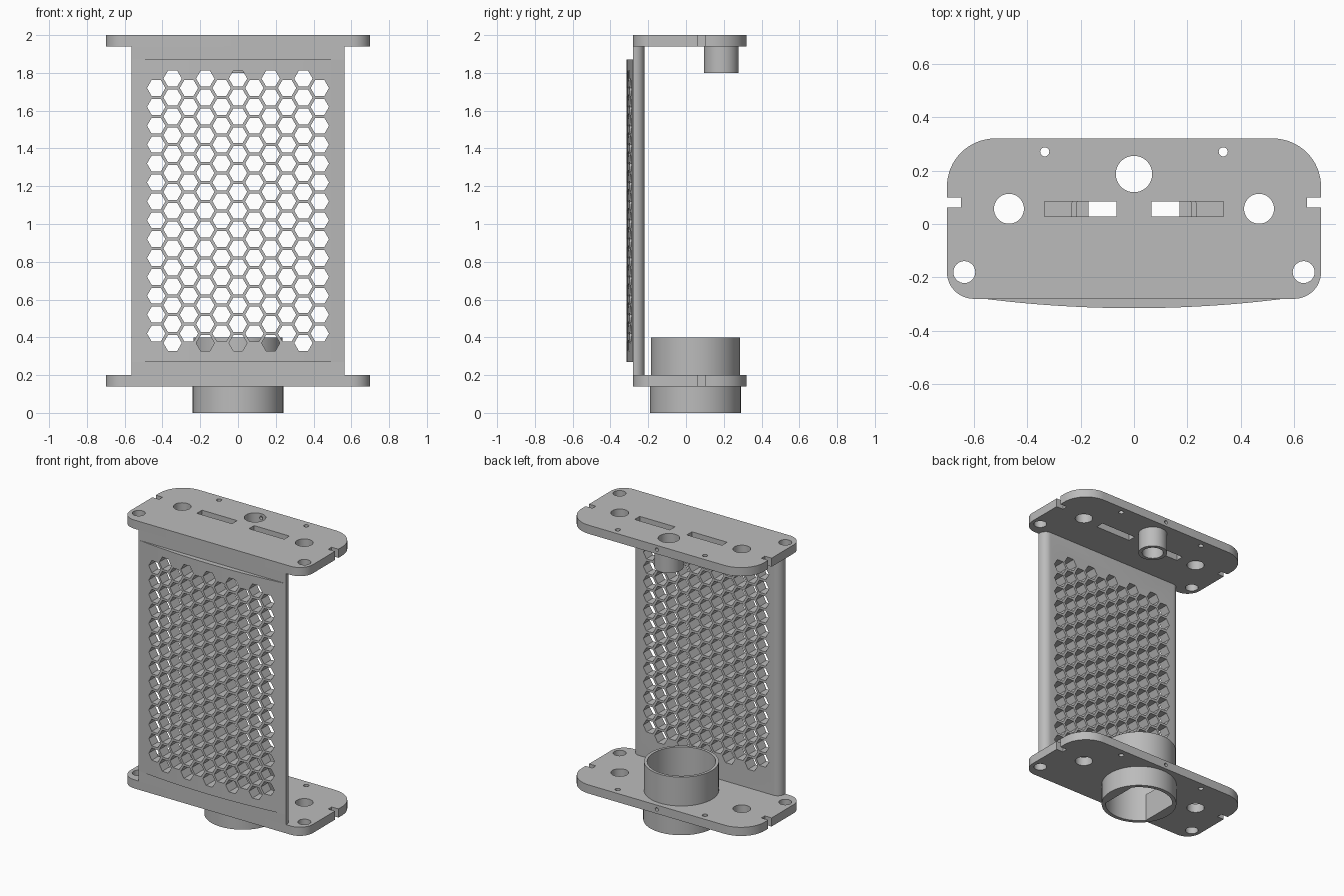
import bpy, bmesh, math
from mathutils import Vector

cube = bpy.data.objects.get("Cube")
if cube:
    bpy.data.objects.remove(cube)

grey = bpy.data.materials.new("plain grey")
grey.use_nodes = True
grey.diffuse_color = (0.5, 0.5, 0.5, 1)
grey.node_tree.nodes["Principled BSDF"].inputs["Base Color"].default_value = (0.5, 0.5, 0.5, 1)


def arc(cx, cy, r, start, end, steps):
    angles = [math.radians(start + (end - start) * i / steps) for i in range(steps + 1)]
    return [(cx + r * math.cos(a), cy + r * math.sin(a)) for a in angles]


def circle(cx, cy, r, sides=64):
    return arc(cx, cy, r, 0, 360, sides)[:-1]


def box(x0, x1, y0, y1):
    return [(x0, y0), (x1, y0), (x1, y1), (x0, y1)]


def mesh_object(name, prisms):
    """Extrude each (outline, low, high, axis) along z or y into one object."""
    bm = bmesh.new()
    for outline, low, high, axis in prisms:
        def place(p, h):
            return Vector((p[0], p[1], h)) if axis == "z" else Vector((p[0], h, p[1]))
        a = [bm.verts.new(place(p, low)) for p in outline]
        b = [bm.verts.new(place(p, high)) for p in outline]
        bm.faces.new(a)
        bm.faces.new(b)
        for i in range(len(a)):
            j = (i + 1) % len(a)
            bm.faces.new((a[i], a[j], b[j], b[i]))
    bmesh.ops.recalc_face_normals(bm, faces=bm.faces)
    mesh = bpy.data.meshes.new(name)
    bm.to_mesh(mesh)
    bm.free()
    mesh.materials.append(grey)
    obj = bpy.data.objects.new(name, mesh)
    bpy.context.collection.objects.link(obj)
    return obj


def build(name, solids, cuts):
    """Make a part and cut holes through it."""
    obj = mesh_object(name, solids)
    cutter = mesh_object(name + "_cutter", cuts)
    cutter.hide_render = True
    mod = obj.modifiers.new("holes", "BOOLEAN")
    mod.operation = "DIFFERENCE"
    mod.solver = "EXACT"
    mod.object = cutter
    bpy.ops.object.select_all(action="DESELECT")
    bpy.context.view_layer.objects.active = obj
    obj.select_set(True)
    bpy.ops.object.modifier_apply(modifier=mod.name)
    bpy.data.objects.remove(cutter)
    bpy.ops.object.shade_smooth_by_angle(angle=math.radians(25))
    return obj


# End plates: rounded outline, shared holes and side notches
PLATE = (arc(0.6, -0.18, 0.1, -90, 0, 12) + arc(0.52, 0.14, 0.18, 0, 90, 16)
         + arc(-0.52, 0.14, 0.18, 90, 180, 16) + arc(-0.6, -0.18, 0.1, 180, 270, 12))


def pin_hole(z):
    return (circle(0, z, 0.012, 16), 0.19, 0.4, "y")


def end_plate(name, low, extra):
    outlines = list(extra)
    for s in (-1, 1):
        outlines += [circle(s * 0.635, -0.18, 0.041, 32), circle(s * 0.468, 0.057, 0.056, 40),
                     circle(s * 0.334, 0.27, 0.017, 24),
                     box(s * 0.7 - 0.052, s * 0.7 + 0.052, 0.062, 0.1)]
    cuts = [(o, low - 0.05, low + 0.11, "z") for o in outlines]
    # The pin hole stops inside the bore so that it breaks through cleanly
    pin = (circle(0, low + 0.03, 0.012, 16), 0.285, 0.4, "y")
    build(name, [(PLATE, low, low + 0.06, "z")], cuts + [pin])


end_plate("top_plate", 1.94, [circle(0, 0.187, 0.09)]
          + [box(s * 0.2 - 0.135, s * 0.2 + 0.135, 0.028, 0.084) for s in (-1, 1)])
end_plate("bottom_plate", 0.14, [circle(0, 0.05, 0.23)])

# Small spigot under the top plate, with the pin hole through its back wall
build("top_spigot", [(circle(0, 0.187, 0.092), 1.8, 2.0, "z")],
      [(circle(0, 0.187, 0.068), 1.7, 2.1, "z")])
build("top_spigot_pin_hole_wall", [(circle(0, 0.187, 0.092), 1.8, 2.0, "z")],
      [(circle(0, 0.187, 0.068), 1.7, 2.1, "z")])
bpy.data.objects.remove(bpy.data.objects["top_spigot_pin_hole_wall"])
spigot_pin = mesh_object("spigot_pin_cutter", [pin_hole(1.97)])
spigot = bpy.data.objects["top_spigot"]
bpy.context.view_layer.objects.active = spigot
pin_mod = spigot.modifiers.new("pin", "BOOLEAN")
pin_mod.solver = "EXACT"
pin_mod.object = spigot_pin
bpy.ops.object.modifier_apply(modifier="pin")
bpy.data.objects.remove(spigot_pin)

# Large collar: round above, with two flats inside below
build("upper_collar", [(circle(0, 0.05, 0.235, 96), 0.19, 0.4, "z")],
      [(circle(0, 0.05, 0.215, 96), 0.1, 0.5, "z")])
flat = math.degrees(math.acos(0.17 / 0.215))
flat_bore = (arc(0, 0.05, 0.215, flat, 180 - flat, 32)
             + arc(0, 0.05, 0.215, 180 + flat, 360 - flat, 32))
build("lower_collar", [(circle(0, 0.05, 0.24, 96), 0, 0.19, "z")],
      [(flat_bore, -0.1, 0.3, "z")])

# Front panel: rounded back edges, bowed face, honeycomb holes
W, R = 0.565, 0.05
hexes = []
for col in range(-5, 6):
    odd = col % 2
    for row in range(14 if odd else 15):
        z = 0.37 + 0.05 * odd + 0.1 * row
        hexes.append((circle(col * 0.0866, z, 0.0485, 6), -0.5, 0, "y"))

back = arc(W - R, -0.22 - R, R, 0, 90, 10) + arc(R - W, -0.22 - R, R, 90, 180, 10)
body = [(-W, -0.28), (W, -0.28)] + back
build("front_panel", [(body, 0.2, 1.94, "z")], hexes)

half, rise = 0.56, 0.035
radius = (half ** 2 + rise ** 2) / (2 * rise)
sweep = math.degrees(math.asin(half / radius))
bow = arc(0, radius - 0.28 - rise, radius, 270 - sweep, 270 + sweep, 32)
build("bowed_face", [(bow, 0.27, 1.87, "z")], hexes)
